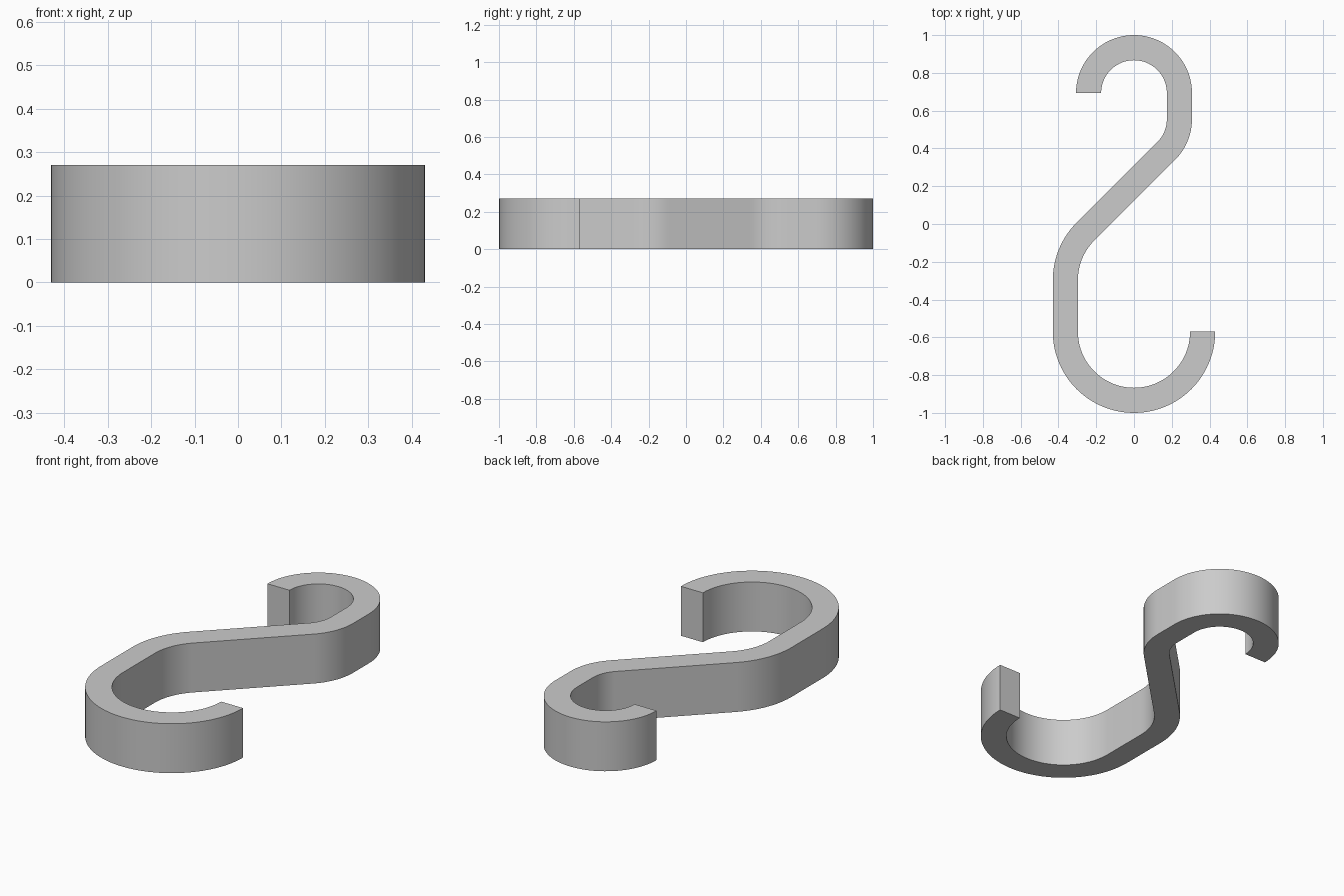
import bpy, bmesh
from math import radians, cos, sin

cube = bpy.data.objects.get("Cube")
if cube:
    bpy.data.objects.remove(cube, do_unlink=True)

HEIGHT = 0.27
BAND = 0.133
BIG_R = 0.43            # outer radius of the large hook
SMALL_R = 0.307         # outer radius of the small hook


def arc(cy, radius, start, end, steps):
    """Points of an arc centred on x = 0."""
    angles = [radians(start + (end - start) * i / steps) for i in range(steps + 1)]
    return [(radius * cos(a), cy + radius * sin(a)) for a in angles]


def edge(big, small):
    """One edge of the band: large hook, diagonal, small hook."""
    return (arc(-0.57, big, 0, -180, 48) + arc(-0.297, big, 180, 135, 12)
            + arc(0.556, small, -45, 0, 12) + arc(0.693, small, 0, 180, 48))


# Flat outline: outer side of one hook runs into the inner side of the other
outline = edge(BIG_R, SMALL_R - BAND) + edge(BIG_R - BAND, SMALL_R)[::-1]

# Extrude the outline into a solid band
bm = bmesh.new()
base = bm.faces.new([bm.verts.new((x, y, 0)) for x, y in outline])
top = bmesh.ops.extrude_face_region(bm, geom=[base], use_keep_orig=True)["geom"]
bmesh.ops.translate(bm, vec=(0, 0, HEIGHT),
                    verts=[g for g in top if isinstance(g, bmesh.types.BMVert)])
bmesh.ops.recalc_face_normals(bm, faces=bm.faces)
mesh = bpy.data.meshes.new("s_hook")
bm.to_mesh(mesh)
bm.free()

hook = bpy.data.objects.new("s_hook", mesh)
bpy.context.collection.objects.link(hook)

# Grey material
grey = bpy.data.materials.new("light_grey")
grey.use_nodes = True
colour = (0.6, 0.6, 0.6, 1)
grey.diffuse_color = colour
grey.node_tree.nodes["Principled BSDF"].inputs["Base Color"].default_value = colour
mesh.materials.append(grey)

# Smooth curved walls, sharp rims
bpy.ops.object.select_all(action="DESELECT")
hook.select_set(True)
bpy.context.view_layer.objects.active = hook
bpy.ops.object.shade_smooth_by_angle(angle=radians(30))
